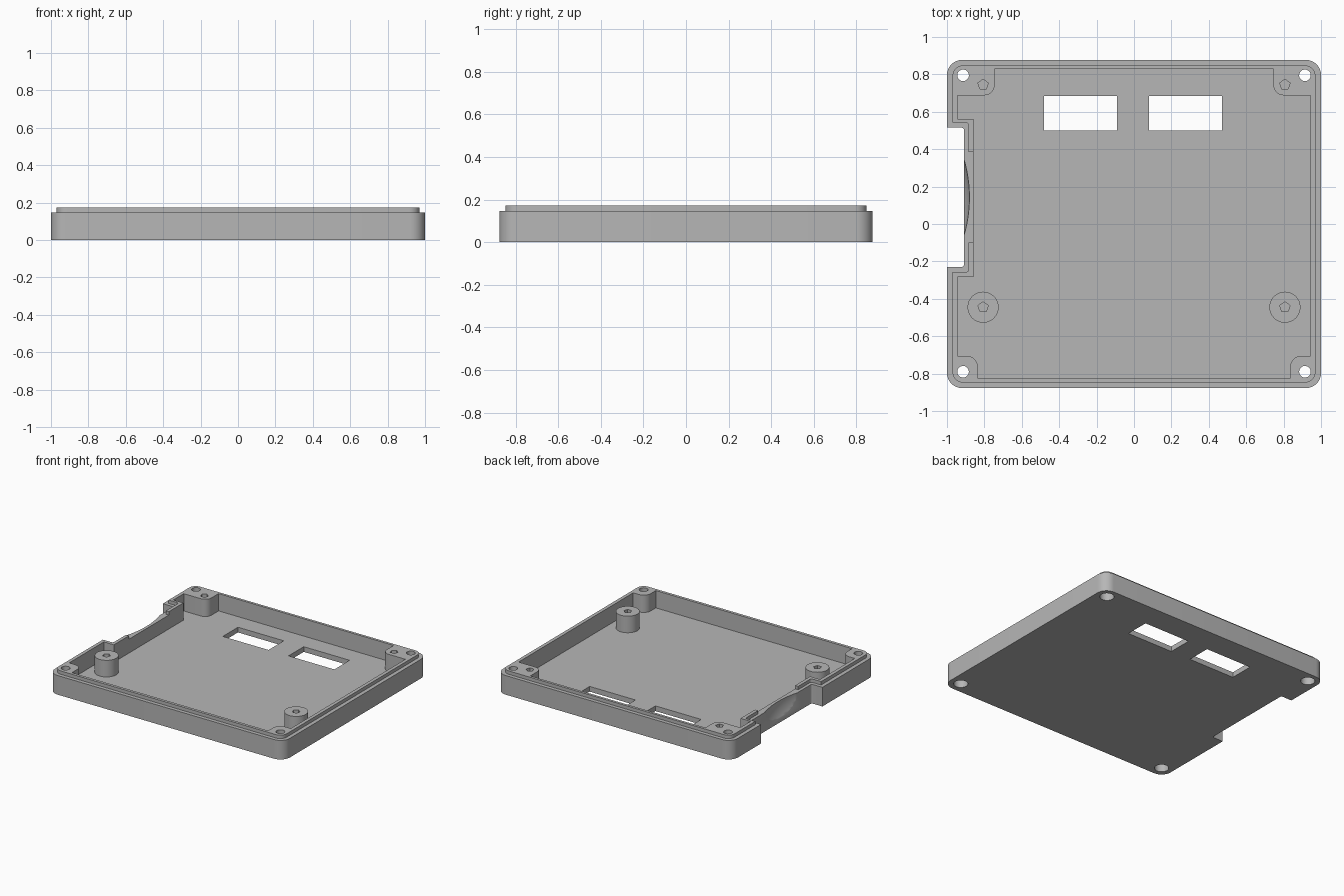
import bpy, bmesh, math
from mathutils import Vector, Matrix

cube = bpy.data.objects.get("Cube")
if cube:
    bpy.data.objects.remove(cube, do_unlink=True)

grey = bpy.data.materials.new("plain grey")
grey.use_nodes = True
COLOR = (0.47, 0.47, 0.47, 1)
grey.diffuse_color = COLOR
grey.node_tree.nodes["Principled BSDF"].inputs["Base Color"].default_value = COLOR

RIM, TOP, FLOOR = 0.147, 0.173, 0.04


def finish(name, bm):
    bmesh.ops.recalc_face_normals(bm, faces=bm.faces)
    mesh = bpy.data.meshes.new(name)
    bm.to_mesh(mesh)
    bm.free()
    mesh.materials.append(grey)
    ob = bpy.data.objects.new(name, mesh)
    bpy.context.collection.objects.link(ob)
    return ob


def rounded(corners, steps=8):
    """Outline from (x, y, radius) corners."""
    pts = []
    for i, (x, y, r) in enumerate(corners):
        p = Vector((x, y))
        if r == 0:
            pts.append(p)
            continue
        a = (Vector(corners[i - 1][:2]) - p).normalized() * r
        b = (Vector(corners[(i + 1) % len(corners)][:2]) - p).normalized() * r
        for k in range(steps + 1):
            t = k / steps * math.pi / 2
            pts.append(p + a * (1 - math.sin(t)) + b * (1 - math.cos(t)))
    return pts


def prism(name, pts, z0, z1):
    bm = bmesh.new()
    face = bm.faces.new([bm.verts.new((p[0], p[1], z0)) for p in pts])
    ext = bmesh.ops.extrude_face_region(bm, geom=[face])
    verts = [v for v in ext["geom"] if isinstance(v, bmesh.types.BMVert)]
    bmesh.ops.translate(bm, verts=verts, vec=(0, 0, z1 - z0))
    return finish(name, bm)


def box(name, x0, x1, y0, y1, z0, z1):
    return prism(name, [(x0, y0), (x1, y0), (x1, y1), (x0, y1)], z0, z1)


def rod(name, x, y, r, z0, z1, sides=32):
    turn = [math.pi / 2 + math.tau * k / sides for k in range(sides)]
    return prism(name, [(x + r * math.cos(a), y + r * math.sin(a)) for a in turn], z0, z1)


def combine(ob, other, operation="DIFFERENCE"):
    other.hide_render = True
    mod = ob.modifiers.new("combine", "BOOLEAN")
    mod.operation, mod.solver, mod.object = operation, "EXACT", other
    bpy.context.view_layer.objects.active = ob
    bpy.ops.object.modifier_apply(modifier=mod.name)
    bpy.data.objects.remove(other, do_unlink=True)


def smooth(ob):
    bpy.ops.object.select_all(action="DESELECT")
    ob.select_set(True)
    bpy.context.view_layer.objects.active = ob
    bpy.ops.object.shade_smooth_by_angle(angle=math.radians(30))


def notched(x, y, r, nx, ny0, ny1):
    """Rounded rectangle with a notch in its right-hand (-x) side."""
    return rounded([(-x, -y, r), (x, -y, r), (x, y, r), (-x, y, r), (-x, ny1, 0),
                    (nx, ny1, 0.015), (nx, ny0, 0.015), (-x, ny0, 0)])


# Outer tray and the raised inner lip
tray = prism("tray_shell", notched(1, 0.877, 0.08, -0.908, -0.23, 0.515), 0, RIM)
lip = prism("lip", notched(0.97, 0.848, 0.055, -0.884, -0.257, 0.542), 0.1, TOP)
combine(tray, lip, "UNION")

# Cavity, leaving solid corner pads and the wall around the notch
W = 0.943
cavity = [(-W, -0.705, 0), (-0.835, -0.705, 0.06), (-0.835, -0.826, 0),
          (0.835, -0.826, 0), (0.835, -0.705, 0.06), (W, -0.705, 0),
          (W, 0.688, 0), (0.745, 0.688, 0.055), (0.745, 0.828, 0),
          (-0.745, 0.828, 0), (-0.745, 0.688, 0.055), (-W, 0.688, 0),
          (-W, 0.562, 0), (-0.858, 0.562, 0), (-0.858, -0.283, 0), (-W, -0.283, 0)]
combine(tray, prism("cavity", rounded(cavity), FLOOR, 0.3))

# Gap in the lip along the notch
combine(tray, box("lip_gap", -0.95, -0.82, -0.1, 0.385, RIM, 0.3))

# Shallow finger scoop in the notch wall
bm = bmesh.new()
bmesh.ops.create_uvsphere(bm, u_segments=128, v_segments=96, radius=0.73)
bmesh.ops.transform(bm, verts=bm.verts, matrix=Matrix.Translation((-1.61, 0.1425, RIM))
                    @ Matrix.Diagonal((1, 1, 0.57, 1)))
cut = bmesh.ops.bisect_plane(bm, geom=bm.verts[:] + bm.edges[:] + bm.faces[:],
                             plane_co=(-0.916, 0, 0), plane_no=(1, 0, 0), clear_inner=True)
rim = [e for e in cut["geom_cut"] if isinstance(e, bmesh.types.BMEdge)]
bmesh.ops.edgeloop_fill(bm, edges=rim)
combine(tray, finish("scoop", bm))

# Two windows in the floor
for x0 in (-0.48, 0.08):
    combine(tray, box("window", x0, x0 + 0.39, 0.5, 0.685, -0.1, 0.1))

# Corner screw holes with wider recesses below, and pilot holes in the back pads
for side in (-1, 1):
    for y in (-0.79, 0.795):
        combine(tray, rod("screw_hole", side * 0.914, y, 0.031, -0.1, 0.3))
        combine(tray, rod("screw_recess", side * 0.914, y, 0.05, -0.1, 0.06))
    combine(tray, rod("pilot_hole", side * 0.807, 0.745, 0.029, 0.07, 0.3, 5))
smooth(tray)

# Round standoffs near the front
for side, label in ((-1, "right"), (1, "left")):
    post = rod(label + "_standoff", side * 0.807, -0.445, 0.083, FLOOR - 0.01, 0.168)
    combine(post, rod("pilot_hole", side * 0.807, -0.445, 0.029, 0.07, 0.3, 5))
    smooth(post)
